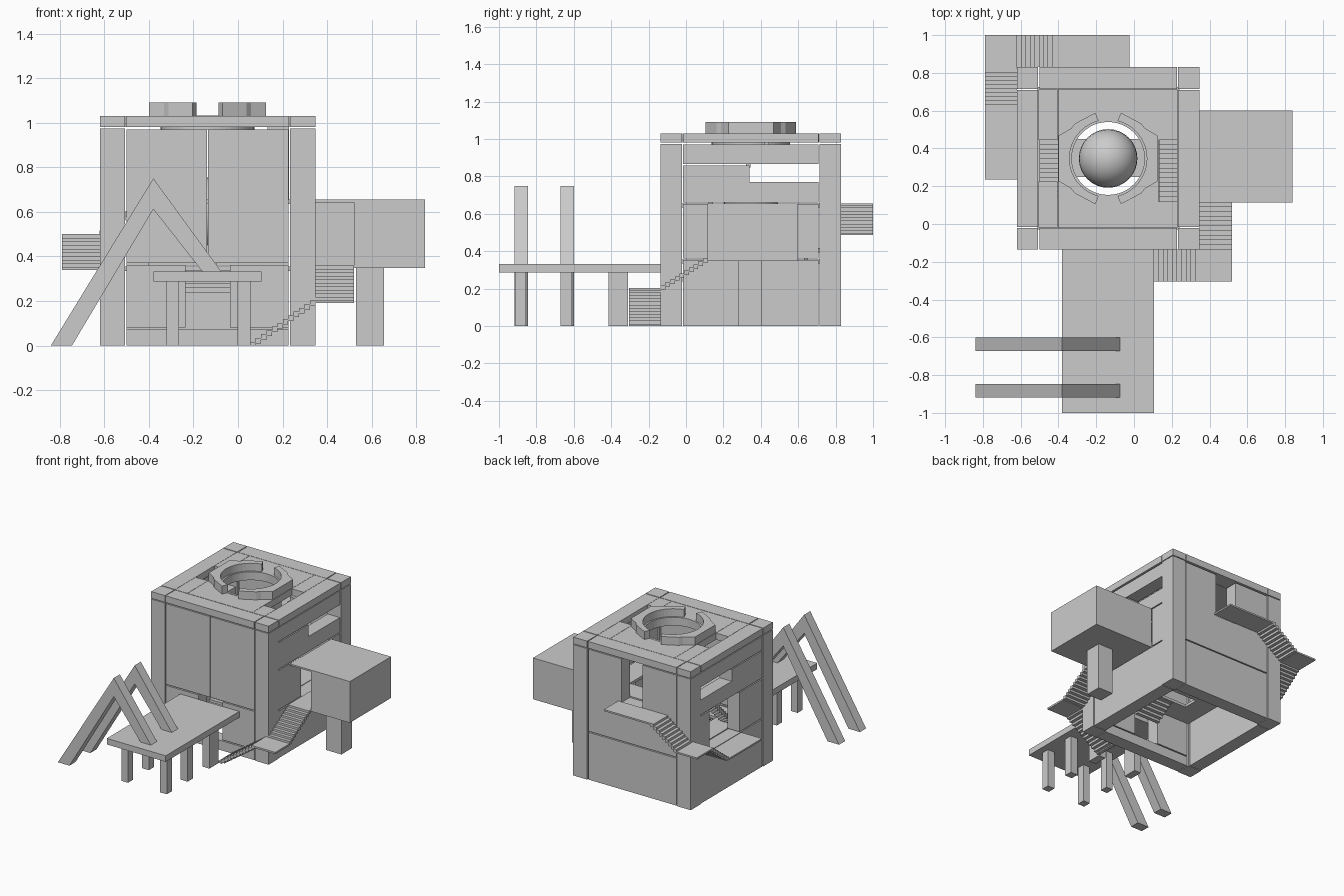
import bpy, bmesh
from math import sin, cos, radians
from mathutils import Vector

if "Cube" in bpy.data.objects:
    bpy.data.objects.remove(bpy.data.objects["Cube"])

CX, CY = -0.137, 0.347          # middle of the building


def finish(name, bm):
    bmesh.ops.recalc_face_normals(bm, faces=bm.faces)
    me = bpy.data.meshes.new(name)
    bm.to_mesh(me)
    bm.free()
    ob = bpy.data.objects.new(name, me)
    bpy.context.collection.objects.link(ob)
    return ob


def boxes(name, items):
    """One object from boxes given as (x0, x1, y0, y1, z0, z1)."""
    bm = bmesh.new()
    for x0, x1, y0, y1, z0, z1 in items:
        vs = bmesh.ops.create_cube(bm, size=1)["verts"]
        for v in vs:
            v.co = Vector(((x0 + x1) / 2 + v.co.x * (x1 - x0),
                           (y0 + y1) / 2 + v.co.y * (y1 - y0),
                           (z0 + z1) / 2 + v.co.z * (z1 - z0)))
    return finish(name, bm)


def prism(name, pts, axis, a, b):
    """Extrude a flat outline along y or z from a to b."""
    bm = bmesh.new()
    put = (lambda p, d: (p[0], d, p[1])) if axis == "y" else (lambda p, d: (p[0], p[1], d))
    lo = [bm.verts.new(put(p, a)) for p in pts]
    hi = [bm.verts.new(put(p, b)) for p in pts]
    bm.faces.new(lo)
    bm.faces.new(hi)
    for i in range(len(pts)):
        j = (i + 1) % len(pts)
        bm.faces.new((lo[i], lo[j], hi[j], hi[i]))
    return finish(name, bm)


def stairs(name, axis, start, end, side0, side1, z0, z1, n, t=0.008):
    """Thin zigzag flight climbing from start to end along x or y."""
    run, rise, items = (end - start) / n, (z1 - z0) / n, []
    for i in range(n):
        a, b = sorted((start + i * run, start + (i + 1) * run))
        top = z0 + (i + 1) * rise
        z = (max(0, top - rise - t), top)
        items.append((a, b, side0, side1, *z) if axis == "x" else (side0, side1, a, b, *z))
    return boxes(name, items)


def arc(r, a0, a1, n):
    return [(CX + r * cos(radians(a0 + (a1 - a0) * i / n)),
             CY + r * sin(radians(a0 + (a1 - a0) * i / n))) for i in range(n + 1)]


# Frame: four posts, top beams and corner blocks
XS, YS = ((-0.62, -0.507), (0.233, 0.347)), ((-0.135, -0.022), (0.715, 0.83))
boxes("corner_posts", [(*x, *y, 0, 0.974) for x in XS for y in YS])
boxes("corner_blocks", [(*x, *y, 0.98, 1.03) for x in XS for y in YS])
boxes("front_back_beams", [(-0.501, 0.227, *y, 0.98, 1.03) for y in YS])
boxes("side_beams", [(*x, -0.016, 0.709, 0.98, 1.03) for x in XS])

# Front wall with doorway
F = (-0.13, -0.03)
boxes("front_wall", [(-0.501, -0.14, *F, 0.37, 0.97), (-0.134, 0.227, *F, 0.37, 0.97),
                     (-0.501, -0.235, *F, 0.08, 0.362), (-0.035, 0.227, *F, 0.08, 0.362),
                     (-0.501, 0.227, *F, 0, 0.072)])
# Back wall with upper doorway
B = (0.725, 0.825)
boxes("back_wall", [(-0.501, 0.227, *B, 0, 0.352), (-0.501, -0.22, *B, 0.36, 0.97),
                    (-0.045, 0.227, *B, 0.36, 0.97), (-0.22, -0.045, *B, 0.36, 0.645)])
# Side walls with window slot and doorway
for name, x in (("left_wall", (-0.615, -0.515)), ("right_wall", (0.241, 0.342))):
    boxes(name, [(*x, -0.016, 0.709, 0.867, 0.97), (*x, -0.016, 0.34, 0.66, 0.859),
                 (*x, 0.34, 0.709, 0.66, 0.771), (*x, -0.016, 0.25, 0.36, 0.652),
                 (*x, 0.6, 0.709, 0.36, 0.652), (*x, -0.016, 0.709, 0, 0.352)])

# Interior floors around a central shaft
for name, z in (("lower_floor", (0.335, 0.355)), ("upper_floor", (0.635, 0.655))):
    boxes(name, [(-0.4, 0.24, -0.03, CY - 0.21, *z), (-0.4, 0.24, CY + 0.21, 0.725, *z),
                 (-0.4, CX - 0.21, CY - 0.21, CY + 0.21, *z),
                 (CX + 0.21, 0.24, CY - 0.21, CY + 0.21, *z)])
boxes("left_floor_strip", [(-0.51, -0.4, -0.03, 0.725, 0.335, 0.355)])
boxes("shaft_bridge", [(CX - 0.21, CX + 0.21, 0.25, 0.45, 0.335, 0.355)])
boxes("sphere_pedestal", [(CX - 0.04, CX + 0.04, CY - 0.04, CY + 0.04, 0.355, 0.46)])
bpy.ops.mesh.primitive_uv_sphere_add(segments=32, ring_count=16, radius=0.155,
                                     location=(CX, CY, 0.6))
bpy.context.object.name = "central_sphere"
bpy.ops.object.shade_smooth_by_angle()
stairs("entry_stairs", "y", -0.03, 0.13, -0.235, -0.035, 0.245, 0.355, 6)
stairs("left_inner_stairs", "y", 0.145, 0.445, -0.5, -0.4, 0.355, 0.655, 12)
stairs("right_inner_stairs", "y", 0.12, 0.445, 0.132, 0.229, 0.655, 0.98, 13)

# Roof: two halves around a round opening, with strips beside the stair wells
for name, s in (("roof_right", 1), ("roof_left", -1)):
    pts = arc(0.21, -90, 90, 24) + [(CX, 0.712), (CX + 0.266, 0.712),
                                    (CX + 0.266, -0.018), (CX, -0.018)]
    prism(name, [(CX + s * (x - CX), y) for x, y in pts], "z", 0.98, 1.03)
boxes("roof_strips", [(0.131, 0.231, -0.018, 0.12, 0.98, 1.03), (0.131, 0.231, 0.445, 0.712, 0.98, 1.03),
                      (-0.505, -0.405, -0.018, 0.225, 0.98, 1.03), (-0.505, -0.405, 0.445, 0.712, 0.98, 1.03)])

# Lip of the roof opening
bm = bmesh.new()
N = 48
rings = [[bm.verts.new((x, y, z)) for x, y in arc(r, 0, 360, N)[:-1]]
         for r, z in ((0.193, 0.97), (0.21, 0.97), (0.21, 1.032), (0.193, 1.032))]
for k in range(4):
    for i in range(N):
        j, m = (i + 1) % N, (k + 1) % 4
        bm.faces.new((rings[k][i], rings[k][j], rings[m][j], rings[m][i]))
finish("roof_lip", bm)

# Faceted parapet, two mirrored halves
outer = [(0.068, 0.242), (0.175, 0.185), (0.195, 0.16), (0.263, 0.12)]
outer = outer + [(x, -y) for x, y in reversed(outer)]
for name, s in (("parapet_right", 1), ("parapet_left", -1)):
    pts = arc(0.205, -76, 76, 20) + [(CX + x, CY + y) for x, y in outer]
    prism(name, [(CX + s * (x - CX), y) for x, y in pts], "z", 1.03, 1.09)

# Front deck and legs
boxes("deck", [(-0.38, 0.105, -1.0, -0.135, 0.287, 0.332)])
boxes("deck_legs", [(*x, *y, 0, 0.287) for x in ((-0.32, -0.265), (-0.003, 0.055))
                    for y in ((-0.915, -0.855), (-0.67, -0.61), (-0.415, -0.31))])
# Slanted frames standing over the deck
frame = [(-0.84, 0), (-0.38, 0.75), (-0.075, 0.332), (-0.16, 0.332), (-0.38, 0.612), (-0.745, 0)]
for i, y in enumerate((-0.918, -0.672)):
    prism(f"slanted_frame_{i + 1}", frame, "y", y, y + 0.072)

# Right side stairs, landing, side room and its pillar
stairs("right_lower_stairs", "x", 0.055, 0.347, -0.305, -0.135, 0, 0.203, 12)
boxes("right_landing", [(0.347, 0.52, -0.305, -0.135, 0.19, 0.203)])
stairs("right_upper_stairs", "y", -0.135, 0.115, 0.347, 0.52, 0.203, 0.36, 10)
T = 0.012
boxes("side_room", [(0.347, 0.84, 0.115, 0.6, 0.348, 0.348 + T),
                    (0.347, 0.84, 0.115, 0.6, 0.655 - T, 0.655),
                    (0.84 - T, 0.84, 0.115, 0.6, 0.36, 0.643),
                    (0.347, 0.84 - T, 0.6 - T, 0.6, 0.36, 0.643),
                    (0.52, 0.84 - T, 0.115, 0.115 + T, 0.36, 0.643)])
boxes("side_room_pillar", [(0.53, 0.655, 0.28, 0.403, 0, 0.348)])

# Back left stairs and landings
boxes("back_landing", [(-0.41, -0.025, 0.83, 1.0, 0.643, 0.655)])
stairs("back_stairs", "x", -0.622, -0.41, 0.83, 1.0, 0.5, 0.655, 9)
boxes("corner_landing", [(-0.79, -0.622, 0.825, 1.0, 0.488, 0.5)])
stairs("left_stairs", "y", 0.63, 0.825, -0.79, -0.62, 0.352, 0.5, 9)
boxes("left_landing", [(-0.79, -0.62, 0.235, 0.63, 0.34, 0.352)])
